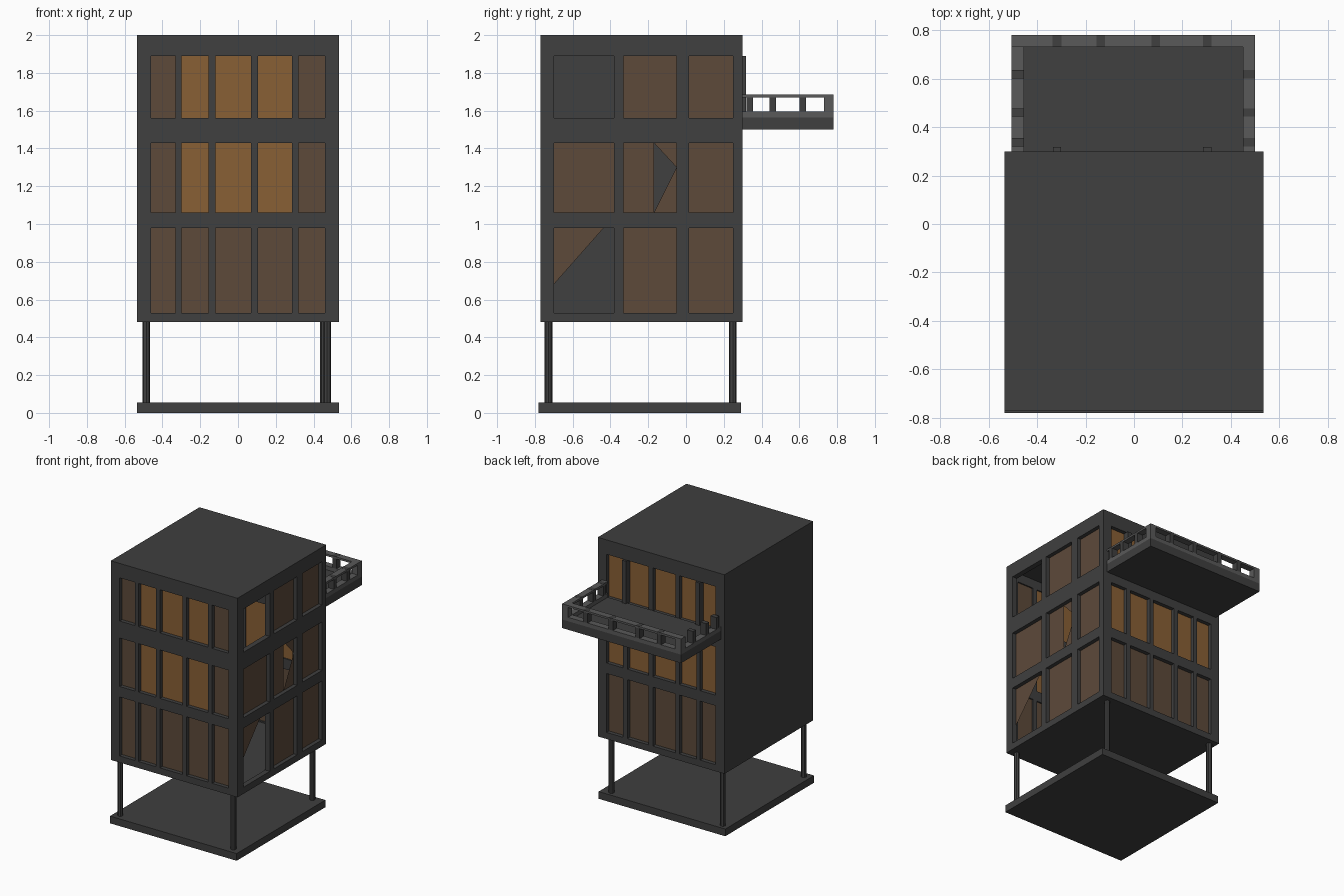
import bpy, bmesh

if "Cube" in bpy.data.objects:
    bpy.data.objects.remove(bpy.data.objects["Cube"])


def material(name, rgb):
    m = bpy.data.materials.new(name)
    m.diffuse_color = (*rgb, 1)
    m.use_nodes = True
    m.node_tree.nodes["Principled BSDF"].inputs["Base Color"].default_value = m.diffuse_color
    return m


DARK = material("dark_grey", (0.05, 0.05, 0.05))
RAIL = material("rail_grey", (0.10, 0.10, 0.10))
BROWN = material("unlit_glass", (0.11, 0.068, 0.042))
AMBER = material("lit_glass", (0.25, 0.115, 0.036))
T = 0.04  # wall thickness


def finish(bm, name, mat):
    me = bpy.data.meshes.new(name)
    bm.to_mesh(me)
    bm.free()
    me.materials.append(mat)
    ob = bpy.data.objects.new(name, me)
    bpy.context.collection.objects.link(ob)
    return ob


def box(name, x, y, z, mat=DARK):
    bm = bmesh.new()
    bmesh.ops.create_cube(bm, size=1)
    for v in bm.verts:
        v.co = [(r[0] + r[1]) / 2 + c * (r[1] - r[0]) for c, r in zip(v.co, (x, y, z))]
    return finish(bm, name, mat)


def wall(name, us, vs, place):
    """Grid sheet with every odd/odd cell left open, thickened both ways."""
    bm = bmesh.new()
    grid = [[bm.verts.new(place(u, v)) for v in vs] for u in us]
    for i in range(len(us) - 1):
        for j in range(len(vs) - 1):
            if not (i % 2 and j % 2):
                bm.faces.new((grid[i][j], grid[i + 1][j], grid[i + 1][j + 1], grid[i][j + 1]))
    ob = finish(bm, name, DARK)
    s = ob.modifiers.new("thickness", "SOLIDIFY")
    s.thickness, s.offset = T, 0


def pane(name, points, place, mat):
    bm = bmesh.new()
    bm.faces.new([bm.verts.new(place(u, v)) for u, v in points])
    finish(bm, name, mat)


X0, X1, Y0, Y1, Z0, Z1 = -0.535, 0.535, -0.77, 0.30, 0.48, 2.0
rows = [Z0, 0.53, 0.98, 1.06, 1.43, 1.56, 1.89, Z1]
cols = [X0, -0.46, -0.33, -0.30, -0.155, -0.12, 0.07, 0.105, 0.285, 0.32, 0.46, X1]
side = [Y0 + T, -0.70, -0.38, -0.33, -0.05, 0.015, 0.25, Y1 - T]

# building shell
wall("front_wall", cols, rows, lambda u, v: (u, Y0 + T / 2, v))
wall("back_wall", cols, rows, lambda u, v: (u, Y1 - T / 2, v))
wall("right_wall", side, rows, lambda u, v: (X1 - T / 2, u, v))
box("left_wall", (X0, X0 + T), (Y0 + T, Y1 - T), (Z0, Z1))
box("roof", (X0 + T, X1 - T), (Y0 + T, Y1 - T), (Z1 - T, Z1))
box("floor", (X0 + T, X1 - T), (Y0 + T, Y1 - T), (Z0, Z0 + T))

# window panes, with three damaged ones on the right side
front = lambda u, v: (u, Y0 + 0.03, v)
back = lambda u, v: (u, Y1 - 0.03, v)
right = lambda u, v: (X1 - 0.03, u, v)
damaged = {
    (0, 0): [(-0.70, 0.68), (-0.435, 0.98), (-0.70, 0.98)],
    (1, 1): [(-0.33, 1.06), (-0.05, 1.06), (-0.05, 1.30), (-0.17, 1.06),
             (-0.17, 1.43), (-0.05, 1.30), (-0.05, 1.43), (-0.33, 1.43)],
    (0, 2): None,
}
for r in range(3):
    a, b = rows[2 * r + 1], rows[2 * r + 2]
    for c in range(5):
        l, h = cols[2 * c + 1], cols[2 * c + 2]
        rect = [(l, a), (h, a), (h, b), (l, b)]
        pane("front_pane", rect, front, AMBER if r and 0 < c < 4 else BROWN)
        pane("back_pane", rect, back, AMBER if r else BROWN)
    for c in range(3):
        l, h = side[2 * c + 1], side[2 * c + 2]
        rect = [(l, a), (h, a), (h, b), (l, b)]
        if (c, r) == (1, 1):  # split into three shards around the hole
            pane("broken_pane", [(l, a), (-0.17, a), (-0.17, b), (l, b)], right, BROWN)
            pane("lower_shard", [(-0.17, a), (h, a), (h, 1.30)], right, BROWN)
            pane("upper_shard", [(-0.17, b), (h, 1.30), (h, b)], right, BROWN)
        elif damaged.get((c, r), rect):
            pane("right_pane", damaged.get((c, r), rect), right, BROWN)

# base slab and stilts
box("base_slab", (X0, X1), (-0.78, 0.29), (0, 0.055))
for x, y in ((-0.485, -0.728), (0.472, -0.728), (-0.485, 0.248), (0.455, 0.248)):
    bm = bmesh.new()
    bmesh.ops.create_cone(bm, cap_ends=True, segments=8, radius1=0.02, radius2=0.02, depth=0.43)
    bmesh.ops.translate(bm, verts=bm.verts, vec=(x, y, 0.27))
    finish(bm, "stilt", DARK)

# balcony deck and the two door posts behind it
L, R, F, E = -0.505, 0.50, Y1, 0.78
box("balcony_deck", (L, R), (F, E), (1.50, 1.565))
for x in (-0.318, 0.303):
    box("door_post", (x - 0.0175, x + 0.0175), (F - T, F + 0.017), (1.56, 1.89))

# balcony curb and handrail; the left handrail is missing
W = 0.05
for name, z in (("curb", (1.565, 1.595)), ("handrail", (1.67, 1.685))):
    box("back_" + name, (L, R), (E - W, E), z, RAIL)
    box("right_" + name, (R - W, R), (F, E - W), z, RAIL)
    if name == "curb":
        box("left_curb", (L, L + W), (F, E - W), z, RAIL)

# balustrade posts
for x in (-0.318, -0.137, 0.09, 0.303):
    box("back_baluster", (x - 0.018, x + 0.018), (E - W, E), (1.595, 1.686))
for x in (L, R - W):
    box("corner_post", (x, x + W), (E - W, E), (1.595, 1.685), RAIL)
    for y in (0.338, 0.46, 0.618):
        box("side_baluster", (x, x + W), (y - 0.017, y + 0.017), (1.595, 1.686))
